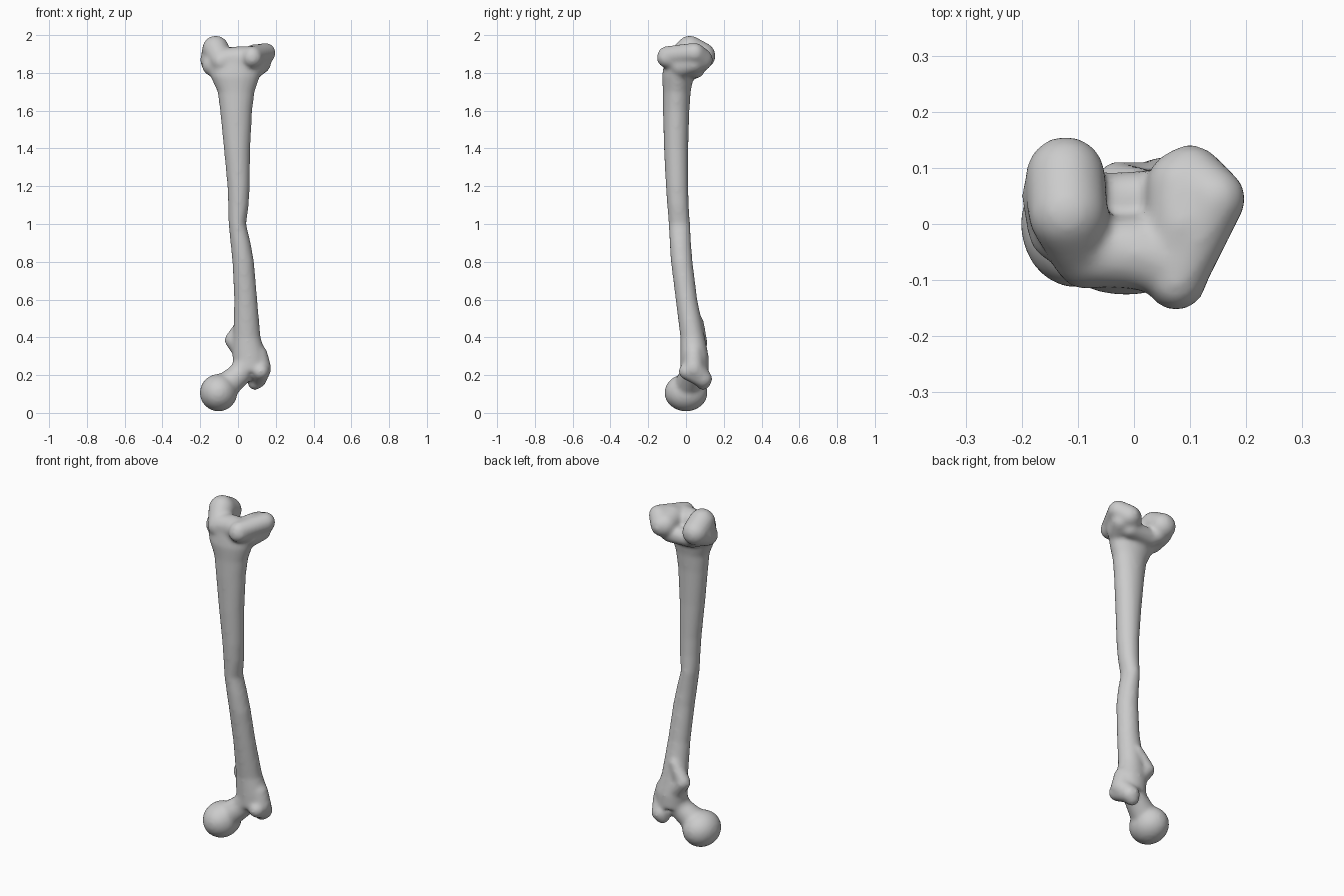
import bpy, bmesh, math
from mathutils import Matrix

old = bpy.data.objects.get("Cube")
if old:
    bpy.data.objects.remove(old, do_unlink=True)

bone = bpy.data.materials.new("bone grey")
bone.use_nodes = True
GREY = (0.6, 0.6, 0.6, 1)
bone.diffuse_color = GREY
bone.node_tree.nodes["Principled BSDF"].inputs["Base Color"].default_value = GREY

bm = bmesh.new()


def ball(target, centre, radii):
    m = Matrix.Translation(centre) @ Matrix.Diagonal((*radii, 1))
    bmesh.ops.create_icosphere(target, subdivisions=3, radius=1, matrix=m)


def limb(*knobs):
    """Tapered capsules joining consecutive knobs (x, y, z, radius)."""
    for pair in zip(knobs, knobs[1:]):
        ends = bmesh.new()
        for x, y, z, r in pair:
            ball(ends, (x, y, z), (r, r, r))
        points = [bm.verts.new(v.co) for v in ends.verts]
        ends.free()
        bmesh.ops.convex_hull(bm, input=points)
        spare = [v for v in points if v.is_valid and not v.link_faces]
        bmesh.ops.delete(bm, geom=spare, context='VERTS')


def loft(rings, sides=32):
    """Closed tube through rings (z, left, right, front, back)."""
    loops = []
    for z, x0, x1, y0, y1 in rings:
        loop = []
        for i in range(sides):
            a = math.tau * i / sides
            loop.append(bm.verts.new(((x0 + x1) / 2 + (x1 - x0) / 2 * math.cos(a),
                                      (y0 + y1) / 2 + (y1 - y0) / 2 * math.sin(a), z)))
        loops.append(loop)
    for low, high in zip(loops, loops[1:]):
        for i in range(sides):
            j = (i + 1) % sides
            bm.faces.new((low[i], low[j], high[j], high[i]))
    bm.faces.new(loops[0][::-1])
    bm.faces.new(loops[-1])


# Shaft, bowed and kinked at the middle, flaring at both ends
loft([(.22, -.02, .15, -.03, .12), (.3, -.03, .15, -.03, .12),
      (.4, -.025, .12, -.03, .1), (.6, -.02, .102, -.055, .06),
      (.8, -.03, .085, -.08, .035), (.9, -.04, .067, -.087, .027),
      (1, -.05, .043, -.092, .022), (1.1, -.052, .057, -.1, .015),
      (1.2, -.056, .062, -.107, .012), (1.4, -.075, .065, -.117, .012),
      (1.6, -.095, .075, -.122, .018), (1.7, -.108, .088, -.122, .025),
      (1.78, -.145, .115, -.127, .04), (1.86, -.165, .14, -.115, .065)])

# Round head and neck at the lower end
ball(bm, (-.103, 0, .107), (.1, .115, .1))
limb((-.09, 0, .12, .075), (.01, .03, .205, .062), (.06, .04, .29, .065))

# Large outer knob with a hooked tip
limb((.105, .04, .31, .052), (.122, .04, .235, .055), (.1, .09, .18, .05))
limb((.12, .005, .22, .045), (.105, .09, .18, .048), (.09, .09, .16, .04))

# Small inner knob
limb((.03, .06, .48, .035), (-.03, .07, .385, .042), (.04, .06, .3, .05))

# Tall right-hand condyle with side bulge
limb((-.085, -.06, 1.86, .058), (-.118, .02, 1.926, .072), (-.122, .085, 1.89, .072))
limb((-.13, -.01, 1.84, .06), (-.135, .05, 1.87, .066), (-.1, .06, 1.84, .05))

# Low wide left-hand condyle with a front lip
limb((.075, -.1, 1.88, .055), (.09, 0, 1.885, .068), (.09, .065, 1.87, .07))
limb((.075, -.1, 1.89, .052), (.145, .045, 1.905, .055), (.1, .08, 1.87, .062))
limb((.08, -.02, 1.84, .07), (.12, .04, 1.85, .055))

# Grooved bridge between the condyles
limb((-.08, -.05, 1.87, .062), (0, -.05, 1.875, .066), (.07, -.07, 1.88, .062))
limb((-.07, .04, 1.82, .05), (.07, .05, 1.82, .05))

bmesh.ops.recalc_face_normals(bm, faces=bm.faces[:])
mesh = bpy.data.meshes.new("leg_bone")
bm.to_mesh(mesh)
bm.free()
obj = bpy.data.objects.new("leg_bone", mesh)
mesh.materials.append(bone)
bpy.context.collection.objects.link(obj)

# Fuse the parts into one softly blended skin
fuse = obj.modifiers.new("fuse", 'REMESH')
fuse.mode = 'VOXEL'
fuse.voxel_size = .01
fuse.use_smooth_shade = True
soften = obj.modifiers.new("soften", 'SMOOTH')
soften.factor = .5
soften.iterations = 12
